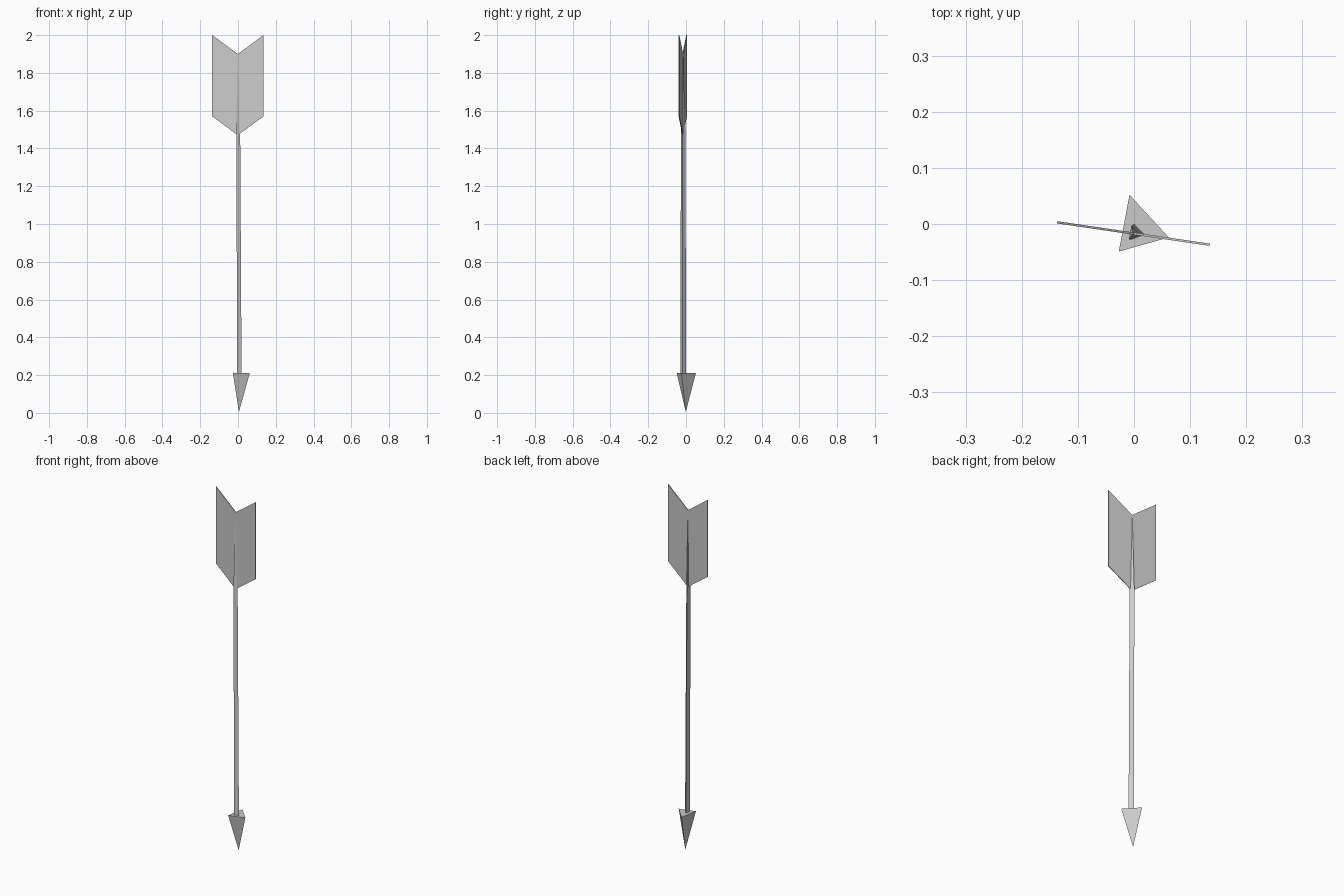
import bpy, bmesh
from mathutils import Vector

if "Cube" in bpy.data.objects:
    bpy.data.objects.remove(bpy.data.objects["Cube"])


def make_object(name, bm):
    bmesh.ops.recalc_face_normals(bm, faces=bm.faces)
    mesh = bpy.data.meshes.new(name)
    bm.to_mesh(mesh)
    bm.free()
    obj = bpy.data.objects.new(name, mesh)
    bpy.context.collection.objects.link(obj)
    return obj


def loft(name, rings):
    """Join matching rings of points and cap both ends."""
    bm = bmesh.new()
    loops = [[bm.verts.new(p) for p in ring] for ring in rings]
    for a, b in zip(loops, loops[1:]):
        for i in range(len(a)):
            j = (i + 1) % len(a)
            bm.faces.new((a[i], a[j], b[j], b[i]))
    bm.faces.new(loops[0])
    bm.faces.new(loops[-1])
    return make_object(name, bm)


# Three-sided arrowhead pointing down
bm = bmesh.new()
base = [bm.verts.new((x, y, 0.21)) for x, y in
        ((-0.008, 0.052), (0.062, -0.024), (-0.027, -0.049))]
tip = bm.verts.new((0.005, -0.001, 0.005))
bm.faces.new(base)
for i in range(3):
    bm.faces.new((base[i], base[(i + 1) % 3], tip))
make_object("arrowhead", bm)

# Slightly leaning three-sided shaft, thinning inside the feathers
section = [Vector(p) for p in ((-0.004, 0.015, 0), (0.014, -0.004, 0), (-0.009, -0.013, 0))]
stations = [((0.005, -0.015, 0.2), 1.0), ((-0.001, -0.016, 1.47), 0.9),
            ((-0.001, -0.017, 1.89), 0.15)]
loft("shaft", [[Vector(c) + p * s for p in section] for c, s in stations])

# Two thin swept feathers forming one flat vane on either side of the shaft
across = Vector((0.136, -0.020, 0))
thick = Vector((0.020, 0.136, 0)).normalized() * 0.002
middle = Vector((-0.001, -0.017, 0))
outline = ((0, 1.90), (1, 2.00), (1, 1.57), (0, 1.47))
for name, side in (("feather_right", 1), ("feather_left", -1)):
    loft(name, [[middle + across * (u * side) + thick * t + Vector((0, 0, z))
                 for u, z in outline] for t in (-1, 1)])
